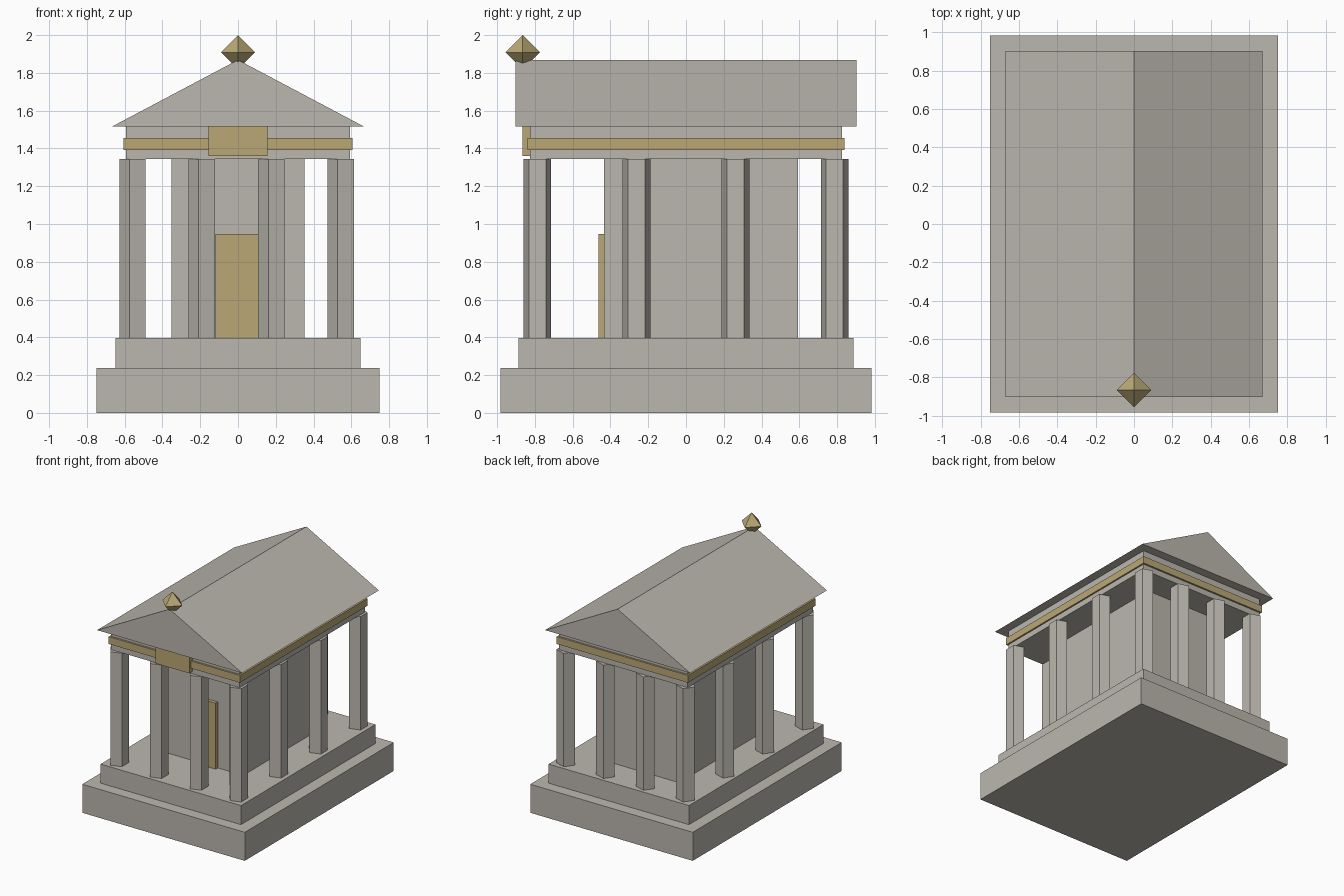
import bpy, bmesh, math
from mathutils import Vector

if "Cube" in bpy.data.objects:
    bpy.data.objects.remove(bpy.data.objects["Cube"])


def material(name, rgb):
    m = bpy.data.materials.new(name)
    m.diffuse_color = (*rgb, 1)
    m.use_nodes = True
    m.node_tree.nodes["Principled BSDF"].inputs["Base Color"].default_value = m.diffuse_color
    return m


STONE = material("grey stone", (0.50, 0.475, 0.43))
GOLD = material("dull gold", (0.49, 0.39, 0.18))


def finish(name, bm, mat):
    bmesh.ops.recalc_face_normals(bm, faces=bm.faces)
    me = bpy.data.meshes.new(name)
    bm.to_mesh(me)
    bm.free()
    me.materials.append(mat)
    ob = bpy.data.objects.new(name, me)
    bpy.context.collection.objects.link(ob)
    return ob


def prism(name, profile, direction, mat):
    """Extrude a closed flat profile along a direction."""
    bm = bmesh.new()
    face = bm.faces.new([bm.verts.new(p) for p in profile])
    top = bmesh.ops.extrude_face_region(bm, geom=[face], use_keep_orig=True)
    verts = [g for g in top["geom"] if isinstance(g, bmesh.types.BMVert)]
    bmesh.ops.translate(bm, verts=verts, vec=Vector(direction))
    return finish(name, bm, mat)


def box(name, hx, y0, y1, z0, z1, mat):
    """Box centred on x = 0."""
    return prism(name, [(-hx, y0, z0), (hx, y0, z0), (hx, y1, z0), (-hx, y1, z0)],
                 (0, 0, z1 - z0), mat)


# Stepped base
box("lower_step", 0.75, -0.982, 0.982, 0, 0.238, STONE)
box("upper_step", 0.648, -0.886, 0.886, 0.238, 0.397, STONE)

# Inner chamber and door
box("chamber", 0.352, -0.434, 0.593, 0.397, 1.343, STONE)
box("door", 0.118, -0.463, -0.43, 0.397, 0.948, GOLD)

# Five-sided columns around the edge, each with a corner towards -x
R = 0.077
for i, x in enumerate((-0.551, -0.184, 0.184, 0.551)):
    for j, y in enumerate((-0.787, -0.262, 0.262, 0.787)):
        if i in (1, 2) and j in (1, 2):
            continue
        angles = [math.pi + k * math.tau / 5 for k in range(5)]
        prism(f"column_{i}_{j}",
              [(x + R * math.cos(a), y + R * math.sin(a), 0.397) for a in angles],
              (0, 0, 0.946), STONE)

# Beam with gold band and front plaque
box("beam", 0.593, -0.825, 0.825, 1.343, 1.515, STONE)
box("gold_band", 0.606, -0.84, 0.84, 1.393, 1.454, GOLD)
box("front_plaque", 0.156, -0.865, -0.82, 1.361, 1.515, GOLD)

# Gabled roof
prism("roof", [(-0.669, -0.902, 1.515), (0.669, -0.902, 1.515), (0, -0.902, 1.869)],
      (0, 1.804, 0), STONE)

# Eight-sided gem on the front of the ridge
bm = bmesh.new()
for axis in range(3):
    for s in (-0.091, 0.091):
        p = Vector((0, -0.865, 1.909))
        p[axis] += s
        bm.verts.new(p)
bmesh.ops.convex_hull(bm, input=bm.verts)
finish("roof_gem", bm, GOLD)
